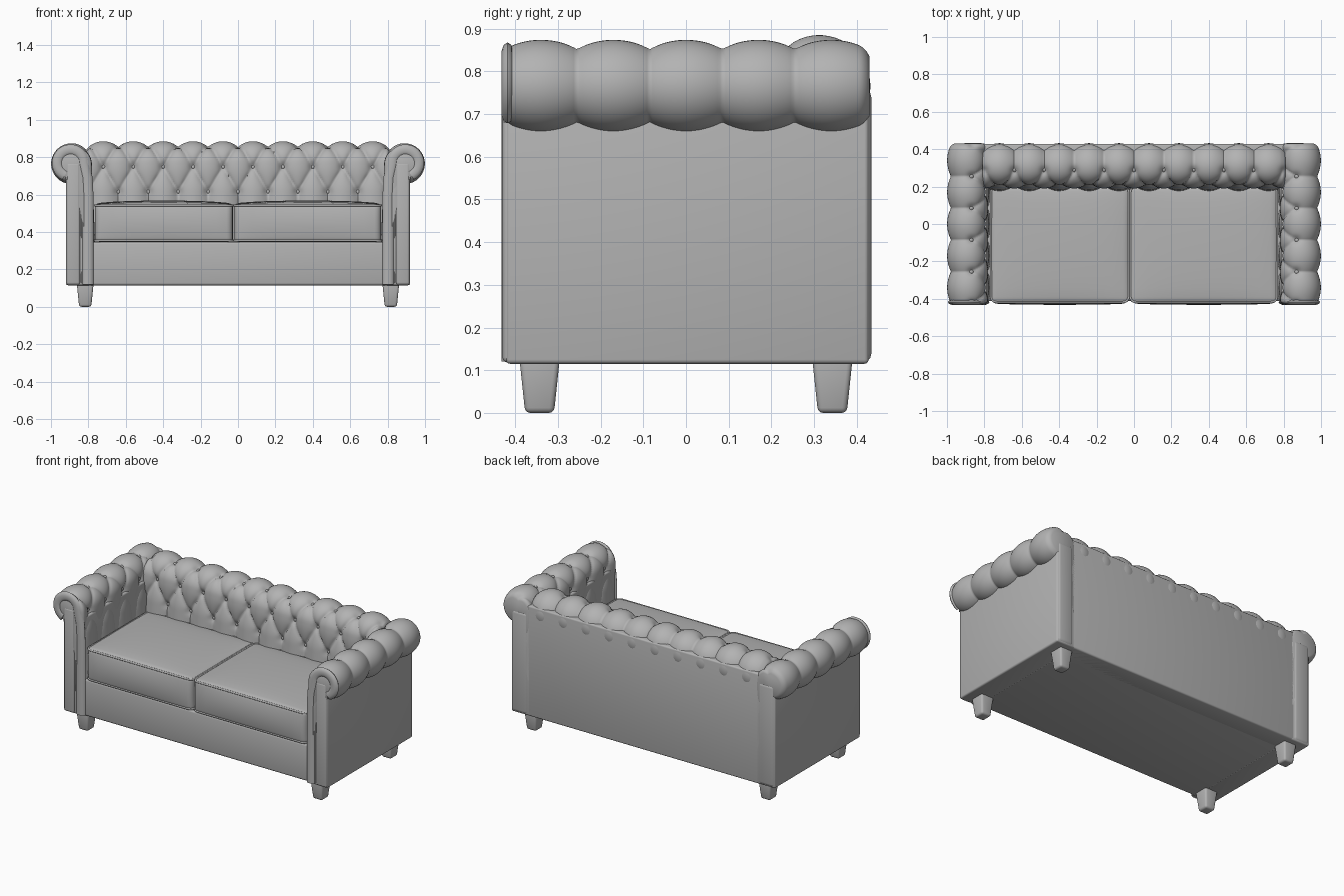
import bpy, bmesh, math
from mathutils import Vector, Matrix

if "Cube" in bpy.data.objects:
    bpy.data.objects.remove(bpy.data.objects["Cube"])

mat = bpy.data.materials.new("grey upholstery")
mat.diffuse_color = (0.45, 0.45, 0.45, 1)
mat.use_nodes = True
mat.node_tree.nodes["Principled BSDF"].inputs["Base Color"].default_value = mat.diffuse_color


def finish(name, bm, mirror=False, angle=40):
    bmesh.ops.recalc_face_normals(bm, faces=bm.faces)
    me = bpy.data.meshes.new(name)
    bm.to_mesh(me)
    bm.free()
    ob = bpy.data.objects.new(name, me)
    bpy.context.collection.objects.link(ob)
    me.materials.append(mat)
    bpy.ops.object.select_all(action='DESELECT')
    ob.select_set(True)
    bpy.context.view_layer.objects.active = ob
    bpy.ops.object.shade_smooth_by_angle(angle=math.radians(angle))
    if mirror:
        ob.modifiers.new("mirror", 'MIRROR')
    return ob


def box(name, lo, hi, bevel=0.01, mirror=False, taper=1.0):
    bm = bmesh.new()
    bmesh.ops.create_cube(bm, size=1)
    for v in bm.verts:
        k = taper if v.co.z < 0 else 1.0
        f = (v.co.x * k, v.co.y * k, v.co.z)
        v.co = [(a + b) / 2 + (b - a) * t for a, b, t in zip(lo, hi, f)]
    bmesh.ops.bevel(bm, geom=bm.edges[:], offset=bevel, segments=3, profile=0.5, affect='EDGES')
    return finish(name, bm, mirror)


def tube(name, pts, r, closed=False, mirror=False, squash=1.0):
    """Round piping swept along points; squash flattens it along y."""
    bm = bmesh.new()
    pts = [Vector(p) for p in pts]
    n, sides, rings = len(pts), 10, []
    for i, p in enumerate(pts):
        a = pts[i - 1] if closed or i else p
        b = pts[(i + 1) % n] if closed or i < n - 1 else p
        t = (b - a).normalized()
        ref = Vector((0, 1, 0)) if abs(t.y) < 0.01 and squash != 1 else Vector((0, 0, 1))
        side = t.cross(ref).normalized()
        up = side.cross(t)
        rings.append([bm.verts.new(p + side * r * math.cos(c) + up * r * squash * math.sin(c))
                      for c in (2 * math.pi * k / sides for k in range(sides))])
    for i in range(n if closed else n - 1):
        A, B = rings[i], rings[(i + 1) % n]
        for k in range(sides):
            bm.faces.new((A[k], A[(k + 1) % sides], B[(k + 1) % sides], B[k]))
    if not closed:
        bm.faces.new(rings[0])
        bm.faces.new(rings[-1])
    return finish(name, bm, mirror)


class Tuft:
    """Buttoned padding: a wall that rolls over a cylinder, puffed by a diamond lattice."""

    def __init__(self, foot, ca, cz, r, amp, width, shift, span, swap):
        self.foot, self.ca, self.cz, self.r, self.amp = foot, ca, cz, r, amp
        self.w, self.shift, self.span, self.swap = width, shift, span, swap
        self.z0 = 0.34
        self.L = math.hypot(ca - r - foot, cz - self.z0)
        self.total = self.L + r * math.radians(270)
        self.s0, self.ds = self.L - 0.15, 0.1325

    def point(self, u, s):
        if s < self.L:
            k = s / self.L
            a, z = self.foot + (self.ca - self.r - self.foot) * k, self.z0 + (self.cz - self.z0) * k
            nrm = (-1.0, 0.0)
        else:
            t = math.pi - (s - self.L) / self.r
            nrm = (math.cos(t), math.sin(t))
            a, z = self.ca + self.r * nrm[0], self.cz + self.r * nrm[1]
        v = min(max((s - self.s0) / self.ds, 0), 2)
        x = u / self.w + self.shift
        p, q = x + v / 2, x - v / 2
        h = self.amp * abs(math.sin(math.pi * p) * math.sin(math.pi * q)) ** 0.4
        # button dimples
        j = round(v)
        du = ((x - j / 2) - round(x - j / 2)) * self.w
        dv = s - (self.s0 + j * self.ds)
        h -= 0.012 * math.exp(-(du * du + dv * dv) / 0.0004)
        # rounded ends
        e = 1 - min(u - self.span[0], self.span[1] - u) / 0.025
        if e > 0:
            h -= 0.02 * (1 - math.sqrt(max(0, 1 - e * e)))
        a, z = a + nrm[0] * h, z + nrm[1] * h
        if self.swap:
            return Vector((u, a, z)), Vector((0, nrm[0], nrm[1]))
        return Vector((a, u, z)), Vector((nrm[0], 0, nrm[1]))

    def build(self, name, nu, ns, mirror):
        bm = bmesh.new()
        lo, hi = self.span
        g = [[bm.verts.new(self.point(lo + (hi - lo) * i / nu, self.total * k / ns)[0])
              for k in range(ns + 1)] for i in range(nu + 1)]
        for i in range(nu):
            for k in range(ns):
                bm.faces.new((g[i][k], g[i + 1][k], g[i + 1][k + 1], g[i][k + 1]))
        # closing underside and end caps
        for i in range(nu):
            bm.faces.new((g[i][0], g[i][ns], g[i + 1][ns], g[i + 1][0]))
        bm.faces.new(g[0])
        bm.faces.new(g[-1])
        finish(name, bm, mirror, 60)

    def buttons(self, name, limit, mirror):
        bm = bmesh.new()
        for j in range(3):
            for k in range(-8, 9):
                u = (k + j / 2 - self.shift) * self.w
                if limit[0] < u < limit[1]:
                    p, n = self.point(u, self.s0 + j * self.ds)
                    m = (Matrix.Translation(p + n * 0.003) @ n.to_track_quat('Z', 'Y').to_matrix().to_4x4()
                         @ Matrix.Diagonal((1, 1, 0.6, 1)))
                    bmesh.ops.create_uvsphere(bm, u_segments=12, v_segments=8, radius=0.012, matrix=m)
        finish(name, bm, mirror)


# tufted backrest and arms
back = Tuft(0.192, 0.312, 0.765, 0.09, 0.03, 0.16, 0, (-0.81, 0.81), True)
back.build("tufted_back", 220, 80, False)
back.buttons("back_buttons", (-0.77, 0.77), False)
arm = Tuft(0.785, 0.89, 0.765, 0.088, 0.021, 0.17, 0.5, (-0.428, 0.43), False)
arm.build("tufted_arms", 130, 80, True)
arm.buttons("arm_buttons", (-0.4, 0.3), True)

# frame
box("base", (-0.8, -0.412, 0.115), (0.8, 0.42, 0.347), 0.012)
box("back_panel", (-0.81, 0.3, 0.115), (0.81, 0.428, 0.81), 0.01)
box("arm_body", (0.785, -0.422, 0.115), (0.92, 0.428, 0.73), 0.01, True)
box("arm_back_pad", (0.805, 0.36, 0.118), (0.917, 0.434, 0.76), 0.02, True)

# scrolled arm fronts: padded band hooking over a narrow post
arc = [(0.895 + 0.07 * math.cos(t), -0.418, 0.768 + 0.07 * math.sin(t))
       for t in (math.radians(180 - 245 * i / 24) for i in range(25))]
tube("arm_front_scroll", [(0.803, -0.418, 0.12), (0.803, -0.418, 0.6), (0.808, -0.418, 0.69)] + arc,
     0.03, mirror=True, squash=0.5)
arc = [(0.884 + 0.036 * math.cos(t), -0.422, 0.762 + 0.036 * math.sin(t))
       for t in (math.radians(180 - 180 * i / 12) for i in range(13))]
tube("arm_front_piping", [(0.838, -0.422, 0.12), (0.838, -0.422, 0.66)] + arc + [(0.915, -0.422, 0.68)],
     0.006, mirror=True)
box("arm_front_post", (0.845, -0.43, 0.118), (0.917, -0.38, 0.77), 0.012, True)


# seat cushions with crowned tops and piped edges
def cushion(name, x0, x1):
    y0, y1, z0, z1 = -0.418, 0.2, 0.347, 0.548
    bm = bmesh.new()
    bmesh.ops.create_cube(bm, size=2)
    bmesh.ops.bevel(bm, geom=bm.edges[:], offset=0.09, segments=4, profile=0.5, affect='EDGES')
    bmesh.ops.subdivide_edges(bm, edges=[e for e in bm.edges if e.calc_length() > 0.5],
                              cuts=11, use_grid_fill=True)
    for v in bm.verts:
        x, y, z = v.co
        cx, cy, cz = (max(0, 1 - c * c) for c in (x, y, z))
        v.co = ((x0 + x1) / 2 + (x1 - x0) / 2 * x,
                (y0 + y1) / 2 + (y1 - y0) / 2 * y - (0.014 * cz * cx ** 0.3 if y < -0.5 else 0),
                (z0 + z1) / 2 + (z1 - z0) / 2 * z + (0.02 * (cx * cy) ** 0.5 if z > 0.5 else 0))
    finish(name, bm, angle=60)
    r = 0.03
    for tag, z in (("top", z1 - 0.006), ("bottom", z0 + 0.008)):
        pts = []
        for cx, cy, a0 in ((x1 - r, y1 - r, 0), (x0 + r, y1 - r, 90), (x0 + r, y0 + r, 180), (x1 - r, y0 + r, 270)):
            for i in range(6):
                t = math.radians(a0 + 18 * i)
                pts.append((cx + r * math.cos(t), cy + r * math.sin(t), z))
        tube(f"{name}_{tag}_piping", pts, 0.006, closed=True)


cushion("left_seat_cushion", -0.765, -0.028)
cushion("right_seat_cushion", -0.02, 0.765)

# tapered legs
for tag, y in (("front", -0.343), ("rear", 0.343)):
    box(f"{tag}_legs", (0.772, y - 0.047, 0), (0.862, y + 0.047, 0.125), 0.012, True, 0.72)
